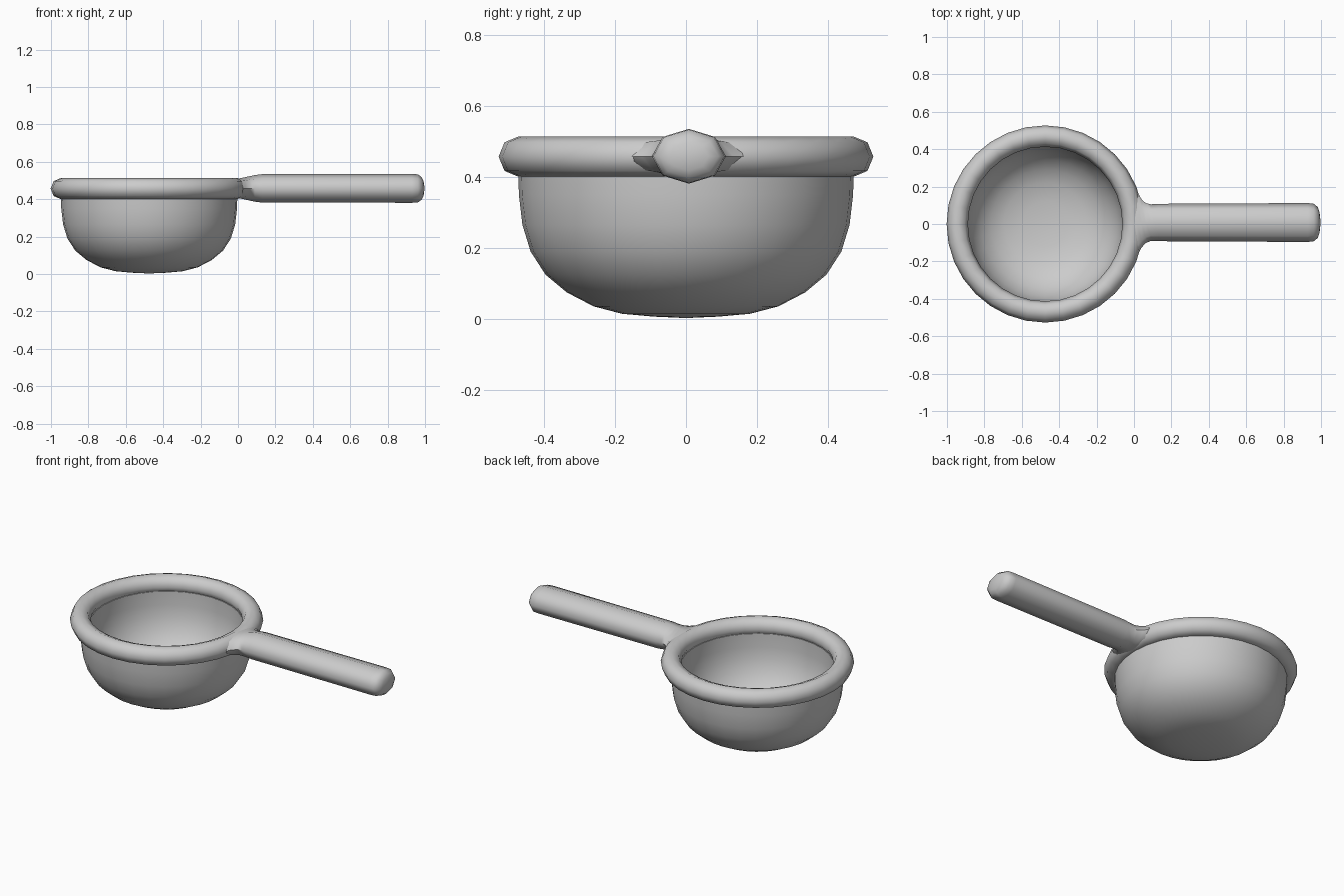
import bpy, bmesh, math

if "Cube" in bpy.data.objects:
    bpy.data.objects.remove(bpy.data.objects["Cube"])

CX, SEG = -0.475, 32


def finish(name, rings, closed_profile=False):
    """Skin a list of vertex rings; one-point rings become poles."""
    bm = bmesh.new()
    loops = [[bm.verts.new(p) for p in ring] for ring in rings]
    pairs = list(zip(loops, loops[1:]))
    if closed_profile:
        pairs.append((loops[-1], loops[0]))
    for a, b in pairs:
        n = max(len(a), len(b))
        for i in range(n):
            j = (i + 1) % n
            if len(a) == 1:
                bm.faces.new((a[0], b[j], b[i]))
            elif len(b) == 1:
                bm.faces.new((a[i], a[j], b[0]))
            else:
                bm.faces.new((a[i], a[j], b[j], b[i]))
    bmesh.ops.recalc_face_normals(bm, faces=bm.faces)
    mesh = bpy.data.meshes.new(name)
    bm.to_mesh(mesh)
    bm.free()
    obj = bpy.data.objects.new(name, mesh)
    bpy.context.collection.objects.link(obj)
    bpy.ops.object.select_all(action='DESELECT')
    obj.select_set(True)
    bpy.context.view_layer.objects.active = obj
    bpy.ops.object.shade_smooth_by_angle(angle=math.radians(60))
    return obj


def lathe(name, profile, closed=False):
    rings = []
    for r, z in profile:
        if r == 0:
            rings.append([(CX, 0, z)])
        else:
            rings.append([(CX + r * math.cos(2 * math.pi * i / SEG),
                           r * math.sin(2 * math.pi * i / SEG), z)
                          for i in range(SEG)])
    return finish(name, rings, closed)


# Bowl: outer wall from the bottom up, over the lip, then down the inner wall
outer = [(0, 0.003), (0.09, 0.007), (0.18, 0.015), (0.26, 0.036), (0.335, 0.075),
         (0.395, 0.125), (0.437, 0.19), (0.46, 0.265), (0.47, 0.35), (0.472, 0.43)]
inner = [(0.42, 0.43), (0.419, 0.35), (0.41, 0.28), (0.385, 0.21), (0.345, 0.15),
         (0.29, 0.105), (0.22, 0.073), (0.12, 0.055), (0, 0.05)]
lathe("bowl", outer + inner)

# Rolled rim: octagonal section swept around the bowl
lathe("rim", [(0.47 + 0.057 * math.cos(k * math.pi / 4),
               0.457 + 0.057 * math.sin(k * math.pi / 4)) for k in range(8)], True)

# Handle: flared neck, octagonal grip, rounded end (x, half width, half height)
sections = [(-0.01, 0.215, 0.05), (0.015, 0.175, 0.055), (0.04, 0.13, 0.06),
            (0.062, 0.107, 0.065), (0.09, 0.098, 0.071), (0.13, 0.1, 0.076),
            (0.93, 0.104, 0.077), (0.962, 0.1, 0.075), (0.982, 0.083, 0.06),
            (0.992, 0.055, 0.04)]
rings = [[(-0.01, 0, 0.457)]]
for x, hy, hz in sections:
    shift = 0.008 * min(1, max(0, x / 0.1))
    rings.append([(x, shift + hy * math.cos(k * math.pi / 4),
                   0.458 + hz * math.sin(k * math.pi / 4)) for k in range(8)])
rings.append([(0.998, 0.008, 0.458)])
finish("handle", rings)
